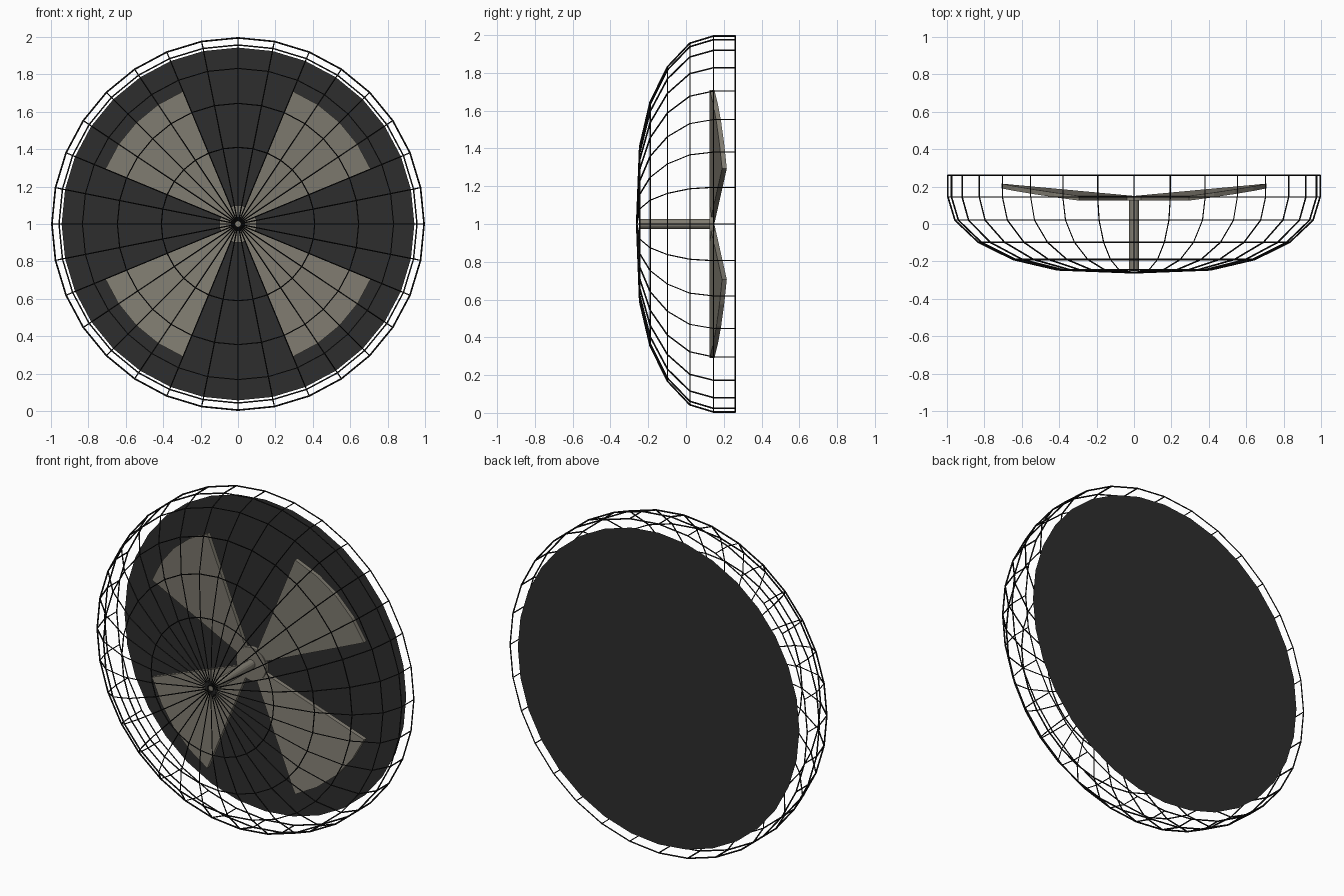
import bpy, bmesh, math
from mathutils import Matrix

old = bpy.data.objects.get("Cube")
if old:
    bpy.data.objects.remove(old, do_unlink=True)

SIDES = 32
CENTRE_Z = 1.0


def material(name, rgb):
    m = bpy.data.materials.new(name)
    m.use_nodes = True
    colour = (*rgb, 1)
    m.diffuse_color = colour
    m.node_tree.nodes["Principled BSDF"].inputs["Base Color"].default_value = colour
    return m


wire_black = material("wire black", (0.008, 0.008, 0.008))
panel_grey = material("panel charcoal", (0.027, 0.027, 0.027))
blade_grey = material("blade warm grey", (0.22, 0.205, 0.168))


def add_object(name, bm, mat):
    bmesh.ops.recalc_face_normals(bm, faces=bm.faces)
    mesh = bpy.data.meshes.new(name)
    bm.to_mesh(mesh)
    bm.free()
    mesh.materials.append(mat)
    ob = bpy.data.objects.new(name, mesh)
    ob.location.z = CENTRE_Z
    bpy.context.collection.objects.link(ob)
    return ob


def polar(bm, radius, angle, y):
    return bm.verts.new((radius * math.cos(angle), y, radius * math.sin(angle)))


def cylinder(name, radius, y0, y1, mat, sides):
    bm = bmesh.new()
    bmesh.ops.create_cone(bm, cap_ends=True, segments=sides,
                          radius1=radius, radius2=radius, depth=y1 - y0)
    bm.transform(Matrix.Translation((0, (y0 + y1) / 2, 0)) @ Matrix.Rotation(math.pi / 2, 4, "X"))
    return add_object(name, bm, mat)


# Wire cage: domed lathe turned into wires
profile = [(0.02, -0.26), (0.41, -0.245), (0.645, -0.19), (0.832, -0.098),
           (0.957, 0.02), (0.995, 0.145), (0.995, 0.261)]
bm = bmesh.new()
rings = [[polar(bm, r, math.tau * i / SIDES, y) for i in range(SIDES)] for r, y in profile]
for a, b in zip(rings, rings[1:]):
    for i in range(SIDES):
        j = (i + 1) % SIDES
        bm.faces.new((a[i], a[j], b[j], b[i]))
cage = add_object("wire_cage", bm, wire_black)
wire = cage.modifiers.new("wires", "WIREFRAME")
wire.thickness = 0.009
wire.offset = 0
wire.use_even_offset = False
wire.use_boundary = True

# Flat back panel
bm = bmesh.new()
bm.faces.new([polar(bm, 0.943, math.tau * i / SIDES, 0.262) for i in range(SIDES)])
add_object("back_panel", bm, panel_grey)

# Shaft and hub
cylinder("shaft", 0.027, -0.25, 0.13, blade_grey, 16)
cylinder("hub", 0.1, 0.125, 0.15, blade_grey, SIDES)


# Wedge blades, each tilting back towards its side edge
def blade(name, sx, sz):
    steps, radius, thick = 4, 0.768, 0.025
    low, high = math.radians(22.5), math.radians(67.5)
    bm = bmesh.new()
    layers = []
    for front in (0.125, 0.125 + thick):
        layer = [bm.verts.new((0, front, 0))]
        for i in range(steps + 1):
            a = low + (high - low) * i / steps
            tilt = 0.066 * math.sin(high - a) / math.sin(high - low)
            layer.append(bm.verts.new((sx * radius * math.cos(a), front + tilt,
                                       sz * radius * math.sin(a))))
        layers.append(layer)
    front, back = layers
    bm.faces.new(front)
    bm.faces.new(back)
    for i in range(len(front)):
        j = (i + 1) % len(front)
        bm.faces.new((front[i], front[j], back[j], back[i]))
    add_object(name, bm, blade_grey)


for side, sx in (("left", 1), ("right", -1)):
    for level, sz in (("upper", 1), ("lower", -1)):
        blade(f"{level}_{side}_blade", sx, sz)
